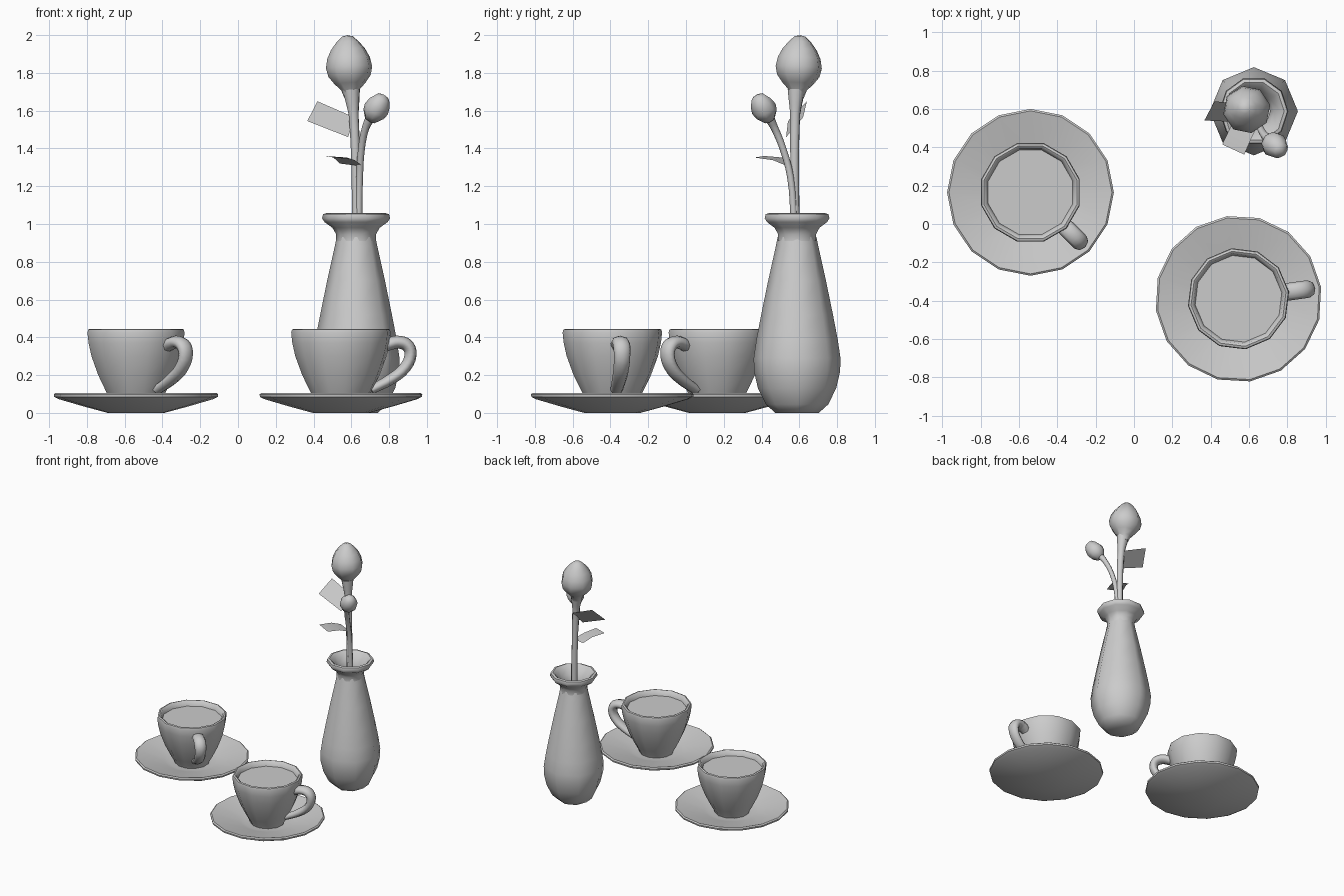
import bpy, bmesh, math
from mathutils import Vector, Matrix

if "Cube" in bpy.data.objects:
    bpy.data.objects.remove(bpy.data.objects["Cube"])


def finish(ob, angle=50):
    bpy.ops.object.select_all(action='DESELECT')
    bpy.context.view_layer.objects.active = ob
    ob.select_set(True)
    bpy.ops.object.shade_smooth_by_angle(angle=math.radians(angle))
    return ob


def mesh_object(name, bm):
    me = bpy.data.meshes.new(name)
    bm.to_mesh(me)
    bm.free()
    ob = bpy.data.objects.new(name, me)
    bpy.context.collection.objects.link(ob)
    return ob


def lathe(name, profile, sides, loc, turn=0.0, axis=(0, 0, 1)):
    """Revolve (radius, height) points; radius 0 closes to a pole."""
    bm = bmesh.new()
    rings = []
    for r, z in profile:
        if r == 0:
            rings.append([bm.verts.new((0, 0, z))] * sides)
        else:
            rings.append([bm.verts.new((r * math.cos(2 * math.pi * i / sides),
                                        r * math.sin(2 * math.pi * i / sides), z))
                          for i in range(sides)])
    for a, b in zip(rings, rings[1:]):
        for i in range(sides):
            j = (i + 1) % sides
            bm.faces.new(list(dict.fromkeys((a[i], a[j], b[j], b[i]))))
    bmesh.ops.recalc_face_normals(bm, faces=bm.faces)
    rot = Vector((0, 0, 1)).rotation_difference(Vector(axis)).to_matrix().to_4x4()
    bm.transform(Matrix.Translation(loc) @ rot @ Matrix.Rotation(turn, 4, 'Z'))
    return finish(mesh_object(name, bm))


def tube(name, points, radius, matrix=Matrix()):
    """Round tube through (x, y, z, thickness) points, turned into a mesh."""
    cu = bpy.data.curves.new(name, 'CURVE')
    cu.dimensions = '3D'
    cu.bevel_depth = radius
    cu.bevel_resolution = 2
    cu.resolution_u = 3
    cu.use_fill_caps = True
    sp = cu.splines.new('BEZIER')
    sp.bezier_points.add(len(points) - 1)
    for bp, (x, y, z, t) in zip(sp.bezier_points, points):
        bp.co = (x, y, z)
        bp.radius = t
        bp.handle_left_type = bp.handle_right_type = 'AUTO'
    ob = bpy.data.objects.new(name, cu)
    bpy.context.collection.objects.link(ob)
    ob.matrix_world = matrix
    bpy.ops.object.select_all(action='DESELECT')
    bpy.context.view_layer.objects.active = ob
    ob.select_set(True)
    bpy.ops.object.convert(target='MESH')
    return finish(bpy.context.object)


def leaf(name, rows):
    """Thin strip from pairs of edge points."""
    bm = bmesh.new()
    vs = [[bm.verts.new(p) for p in row] for row in rows]
    for a, b in zip(vs, vs[1:]):
        bm.faces.new((a[0], a[1], b[1], b[0]))
    return finish(mesh_object(name, bm))


SAUCER = [(0, 0), (.15, 0), (.28, .035), (.41, .073), (.433, .085), (.435, .098),
          (.425, .106), (.405, .101), (.21, .058), (.17, .047), (0, .047)]
CUP = [(0, .046), (.13, .046), (.14, .07), (.165, .115), (.207, .2), (.244, .3),
       (.26, .37), (.266, .425), (.262, .441), (.25, .445), (.238, .438),
       (.228, .40), (.205, .30), (.15, .14), (0, .11)]
HANDLE = [(.225, 0, .345, .9), (.265, 0, .367, 1.1), (.315, 0, .374, 1.1),
          (.357, 0, .355, 1.1), (.372, 0, .31, 1.05), (.345, 0, .243, 1),
          (.275, 0, .183, .95), (.16, 0, .122, .8)]

# Two cups on saucers
for tag, x, y, deg in (("left", -.54, .165, -45), ("right", .545, -.39, 8)):
    turn = math.radians(deg)
    loc = Vector((x, y, 0))
    lathe("saucer_" + tag, SAUCER, 16, loc, turn)
    lathe("cup_" + tag, CUP, 12, loc, turn)
    lathe("drink_" + tag, [(0, .403), (.228, .403)], 12, loc, turn)
    # round tube widened sideways to an oval section
    tube("handle_" + tag, HANDLE, .031,
         Matrix.Translation(loc) @ Matrix.Rotation(turn, 4, 'Z')
         @ Matrix.Diagonal((1, 1.35, 1, 1)))

# Vase: eight-sided body and a rounder flared lip
VASE = Vector((.625, .588, 0))
lathe("vase_body", [(0, 0), (.115, 0), (.165, .045), (.207, .13), (.228, .22),
                    (.23, .29), (.215, .39), (.19, .52), (.153, .70),
                    (.113, .88), (.103, .93)], 8, VASE)
lathe("vase_lip", [(.105, .91), (.105, .945), (.125, .98), (.167, 1.01),
                   (.18, 1.03), (.175, 1.052), (.158, 1.057), (.142, 1.045),
                   (.105, .99), (.085, .94), (.09, .85), (.13, .65), (0, .60)], 10, VASE)

# Main flower
tube("main_stem", [(.627, .58, .75, 1), (.626, .578, 1.05, 1), (.622, .575, 1.35, 1),
                   (.612, .578, 1.58, 1.15), (.60, .584, 1.71, 2)], .024)
lathe("main_bud", [(0, -.16), (.036, -.16), (.05, -.12), (.085, -.085), (.115, -.045),
                   (.125, 0), (.115, .05), (.092, .095), (.06, .135),
                   (.03, .163), (0, .17)], 8, (.588, .597, 1.83), .2, (-.06, .05, 1))

# Small flower
tube("small_stem", [(.64, .58, .75, 1), (.64, .57, 1.05, 1), (.644, .553, 1.25, 1),
                    (.654, .513, 1.4, 1), (.676, .468, 1.51, 1.1),
                    (.705, .437, 1.57, 1.5)], .018)
lathe("small_bud", [(0, -.075), (.035, -.07), (.06, -.035), (.068, 0), (.058, .04),
                    (.038, .075), (0, .092)], 8, (.733, .412, 1.61), 0, (.45, -.4, .8))

# Leaves
leaf("upper_leaf", [((.42, .64, 1.65), (.367, .54, 1.545)),
                    ((.615, .62, 1.565), (.583, .53, 1.46))])
leaf("lower_leaf", [((.46, .415, 1.36), (.575, .362, 1.352)),
                    ((.505, .51, 1.352), (.618, .46, 1.338)),
                    ((.54, .585, 1.32), (.66, .54, 1.305))])
